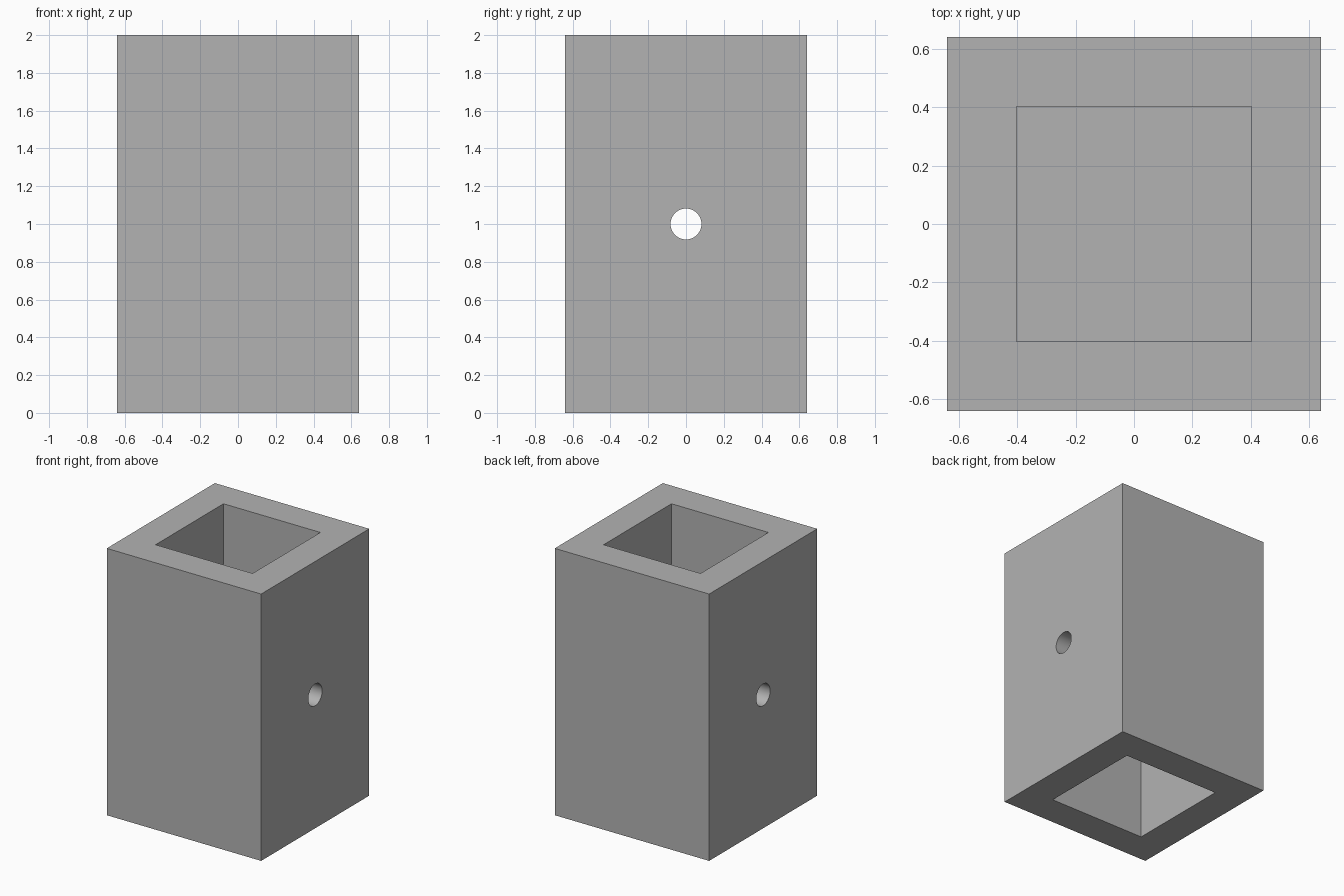
import bpy
import math

WIDTH, HEIGHT = 1.28, 2.0
SOCKET_WIDTH, SOCKET_DEPTH = 0.804, 0.85
PIN_RADIUS = 0.082

default_cube = bpy.data.objects.get("Cube")
if default_cube:
    bpy.data.objects.remove(default_cube, do_unlink=True)

# Single grey material
grey = bpy.data.materials.new("plain grey")
grey.use_nodes = True
colour = (0.45, 0.45, 0.45, 1.0)
grey.diffuse_color = colour
grey.node_tree.nodes["Principled BSDF"].inputs["Base Color"].default_value = colour


def box(name, size, centre):
    bpy.ops.mesh.primitive_cube_add(size=1, location=centre)
    obj = bpy.context.object
    obj.name = name
    obj.scale = size
    bpy.ops.object.transform_apply(location=True, rotation=False, scale=True)
    return obj


def cut(target, cutter):
    cutter.hide_render = True
    mod = target.modifiers.new(cutter.name, 'BOOLEAN')
    mod.operation = 'DIFFERENCE'
    mod.solver = 'EXACT'
    mod.object = cutter
    bpy.ops.object.select_all(action='DESELECT')
    bpy.context.view_layer.objects.active = target
    target.select_set(True)
    bpy.ops.object.modifier_apply(modifier=mod.name)
    bpy.data.objects.remove(cutter, do_unlink=True)


# Square connector block
block = box("connector_block", (WIDTH, WIDTH, HEIGHT), (0, 0, HEIGHT / 2))
block.data.materials.append(grey)

# Square sockets in both ends, leaving a solid web between them
for name, end in (("lower_socket", 0), ("upper_socket", HEIGHT)):
    size = (SOCKET_WIDTH, SOCKET_WIDTH, SOCKET_DEPTH * 2)
    cut(block, box(name, size, (0, 0, end)))

# Round pin hole running from side to side through the web
bpy.ops.mesh.primitive_cylinder_add(
    vertices=48, radius=PIN_RADIUS, depth=WIDTH * 2,
    location=(0, 0, HEIGHT / 2), rotation=(0, math.pi / 2, 0))
pin_hole = bpy.context.object
pin_hole.name = "pin_hole"
cut(block, pin_hole)

# Smooth hole wall, crisp edges elsewhere
bpy.ops.object.shade_smooth_by_angle(angle=math.radians(30))
